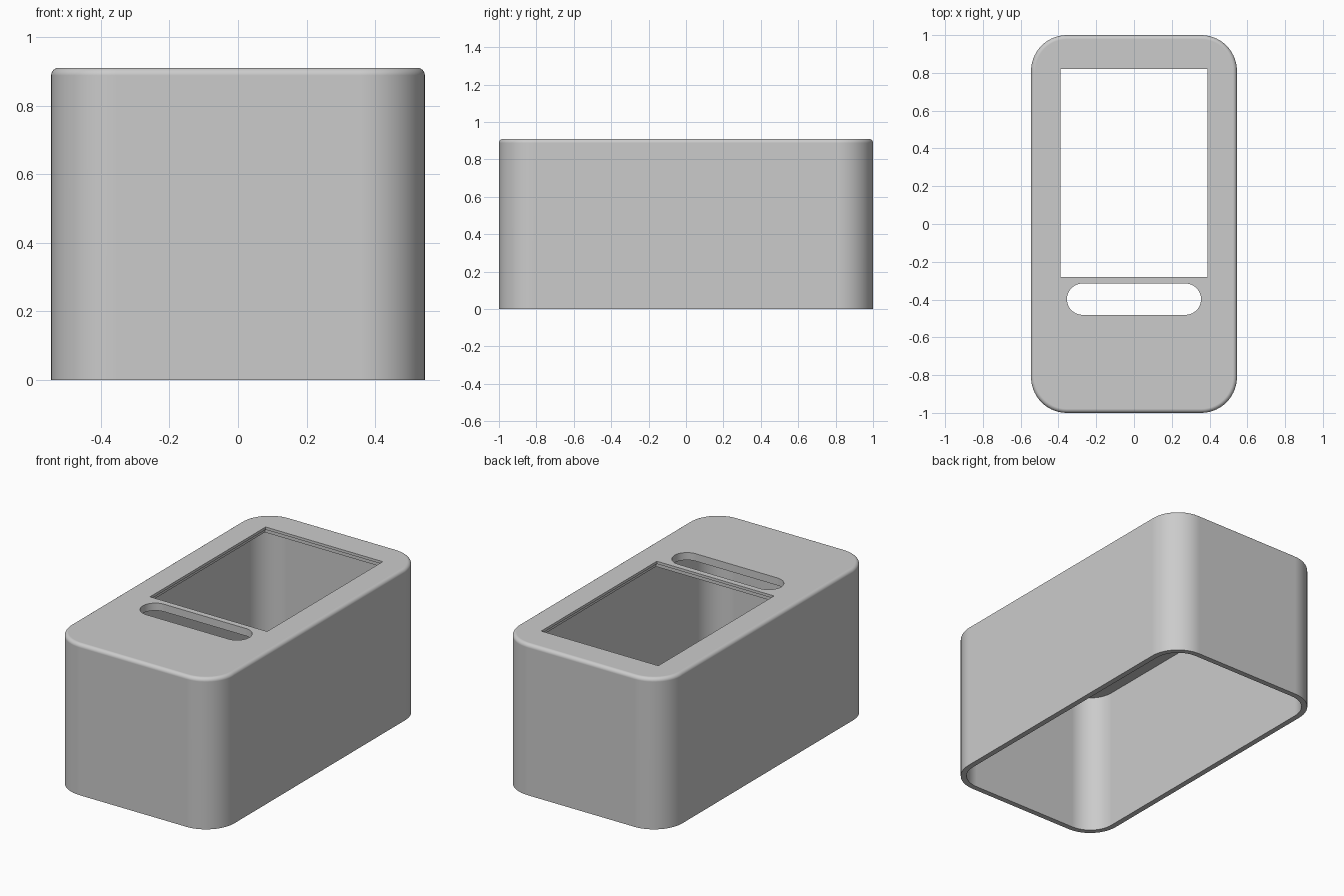
import bpy, bmesh
from math import sin, cos, pi

cube = bpy.data.objects.get("Cube")
if cube:
    bpy.data.objects.remove(cube, do_unlink=True)

HALF_X, HALF_Y, HEIGHT, CORNER = 0.545, 1.0, 0.91, 0.19
WALL, ROOF, FILLET = 0.033, 0.045, 0.022

grey = bpy.data.materials.new("light grey plastic")
grey.use_nodes = True
grey.diffuse_color = (0.6, 0.6, 0.6, 1)
grey.node_tree.nodes["Principled BSDF"].inputs["Base Color"].default_value = (0.6, 0.6, 0.6, 1)


def rounded_outline(hx, hy, r, steps=14):
    """Anticlockwise rounded rectangle; a zero radius gives a plain one."""
    points = []
    for k, (sx, sy) in enumerate([(1, 1), (-1, 1), (-1, -1), (1, -1)]):
        for i in range(steps + 1 if r else 1):
            a = (k + i / steps) * pi / 2
            p = (sx * (hx - r) + r * cos(a), sy * (hy - r) + r * sin(a))
            if not points or abs(p[0] - points[-1][0]) + abs(p[1] - points[-1][1]) > 1e-5:
                points.append(p)
    if abs(points[0][0] - points[-1][0]) + abs(points[0][1] - points[-1][1]) < 1e-5:
        points.pop()
    return points


def loft(name, hx, hy, r, levels, y=0.0):
    """Closed solid through rounded outlines; levels hold (inset, z) pairs."""
    bm = bmesh.new()
    rings = []
    for inset, z in levels:
        outline = rounded_outline(hx - inset, hy - inset, max(r - inset, 0))
        rings.append([bm.verts.new((px, py + y, z)) for px, py in outline])
    for low, high in zip(rings, rings[1:]):
        n = len(low)
        for i in range(n):
            j = (i + 1) % n
            bm.faces.new((low[i], low[j], high[j], high[i]))
    bm.faces.new(rings[0][::-1])
    bm.faces.new(rings[-1])
    mesh = bpy.data.meshes.new(name)
    bm.to_mesh(mesh)
    bm.free()
    mesh.materials.append(grey)
    obj = bpy.data.objects.new(name, mesh)
    bpy.context.collection.objects.link(obj)
    return obj


# Outer body with a small rounded top edge
levels = [(0, 0)]
for i in range(7):
    a = i / 6 * pi / 2
    levels.append((FILLET * (1 - cos(a)), HEIGHT - FILLET * (1 - sin(a))))
housing = loft("housing", HALF_X, HALF_Y, CORNER, levels)

# Hollow inside, window with a thin lip, and finger slot
ceiling = HEIGHT - ROOF
cutters = [
    loft("cavity_cutter", HALF_X - WALL, HALF_Y - WALL, CORNER - WALL,
         [(0, -0.1), (0, ceiling)]),
    loft("window_recess_cutter", 0.41, 0.57, 0, [(0, 0.8), (0, HEIGHT - 0.016)], y=0.27),
    loft("window_cutter", 0.39, 0.55, 0, [(0, 0.75), (0, 1.0)], y=0.27),
    loft("slot_cutter", 0.355, 0.083, 0.083, [(0, 0.7), (0, 1.05)], y=-0.398),
]
bpy.ops.object.select_all(action="DESELECT")
bpy.context.view_layer.objects.active = housing
housing.select_set(True)
for cutter in cutters:
    cutter.hide_render = True
    mod = housing.modifiers.new(cutter.name, "BOOLEAN")
    mod.operation = "DIFFERENCE"
    mod.solver = "EXACT"
    mod.object = cutter
    bpy.ops.object.modifier_apply(modifier=mod.name)
    bpy.data.objects.remove(cutter, do_unlink=True)

# Smooth corners, crisp openings
bpy.ops.object.shade_smooth_by_angle(angle=pi / 6)
weighted = housing.modifiers.new("even shading", "WEIGHTED_NORMAL")
weighted.keep_sharp = True
